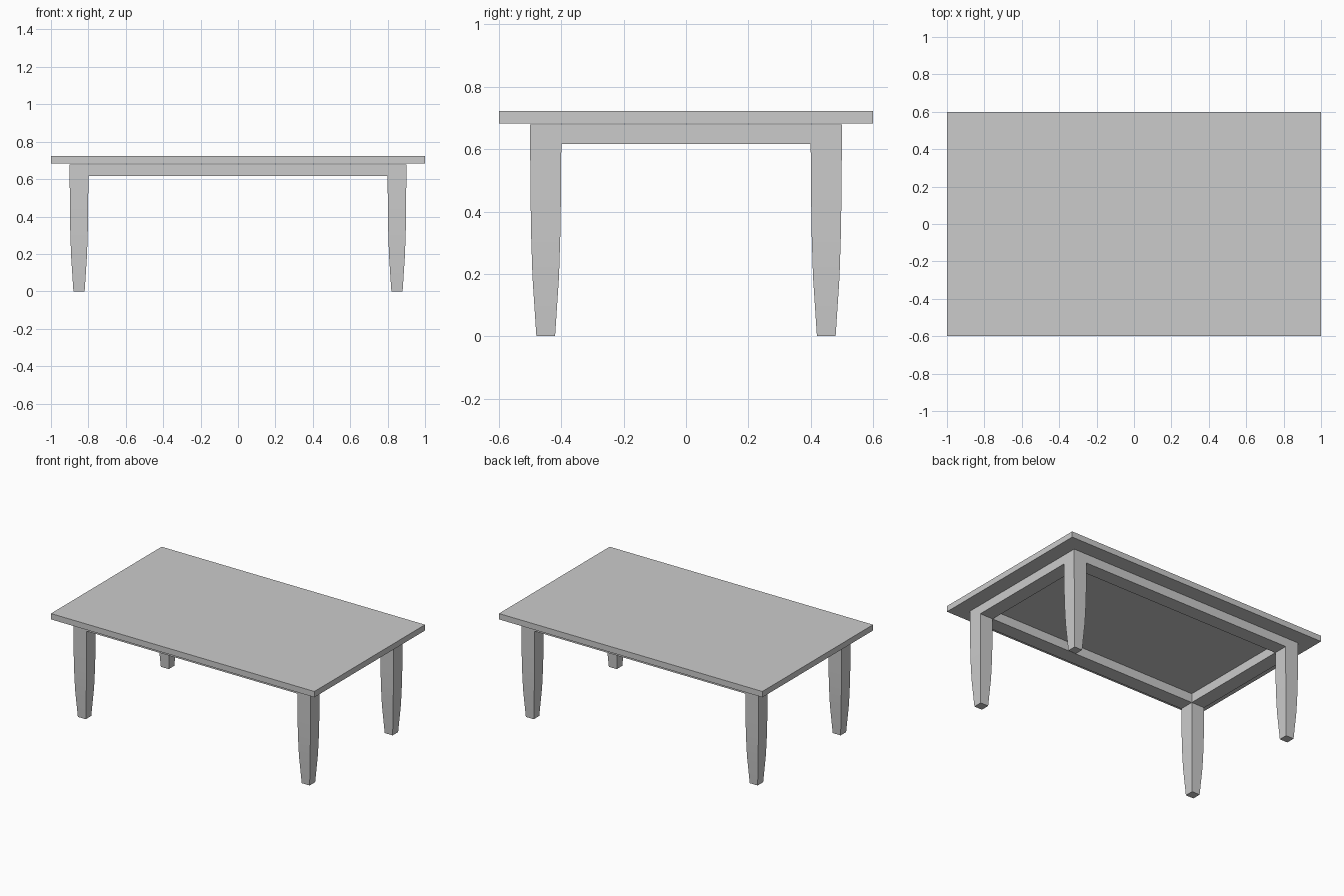
import bpy, bmesh

if "Cube" in bpy.data.objects:
    bpy.data.objects.remove(bpy.data.objects["Cube"])


def make_object(name, bm):
    bmesh.ops.recalc_face_normals(bm, faces=bm.faces)
    mesh = bpy.data.meshes.new(name)
    bm.to_mesh(mesh)
    bm.free()
    obj = bpy.data.objects.new(name, mesh)
    bpy.context.collection.objects.link(obj)
    return obj


def ring(bm, hx, hy, z, cx=0.0, cy=0.0):
    """Rectangle of four vertices at height z."""
    return [bm.verts.new((cx + sx * hx, cy + sy * hy, z))
            for sx, sy in ((-1, -1), (1, -1), (1, 1), (-1, 1))]


def bridge(bm, a, b):
    for i in range(4):
        j = (i + 1) % 4
        bm.faces.new((a[i], a[j], b[j], b[i]))


# Table top: flat slab
bm = bmesh.new()
low, high = ring(bm, 1.0, 0.6, 0.683), ring(bm, 1.0, 0.6, 0.723)
bridge(bm, low, high)
bm.faces.new(low)
bm.faces.new(high)
make_object("table_top", bm)

# Apron: open rectangular frame, flush with the legs
APRON_LOW, APRON_HIGH = 0.617, 0.679
bm = bmesh.new()
loops = [ring(bm, 0.9, 0.5, APRON_LOW), ring(bm, 0.9, 0.5, APRON_HIGH),
         ring(bm, 0.8, 0.4, APRON_HIGH), ring(bm, 0.8, 0.4, APRON_LOW)]
for i in range(4):
    bridge(bm, loops[i], loops[(i + 1) % 4])
make_object("apron", bm)

# Legs: square section with a curved taper, (height, half width)
LEG_PROFILE = [(0.0, 0.03), (0.19, 0.0425), (0.33, 0.047),
               (0.47, 0.049), (APRON_LOW, 0.05)]
for side, cx in (("left", -0.85), ("right", 0.85)):
    for end, cy in (("front", -0.45), ("back", 0.45)):
        bm = bmesh.new()
        rings = [ring(bm, w, w, z, cx, cy) for z, w in LEG_PROFILE]
        for a, b in zip(rings, rings[1:]):
            bridge(bm, a, b)
        bm.faces.new(rings[0])
        bm.faces.new(rings[-1])
        leg = make_object(f"{end}_{side}_leg", bm)
        leg.data.shade_smooth()
        leg.data.set_sharp_from_angle(angle=0.5)
